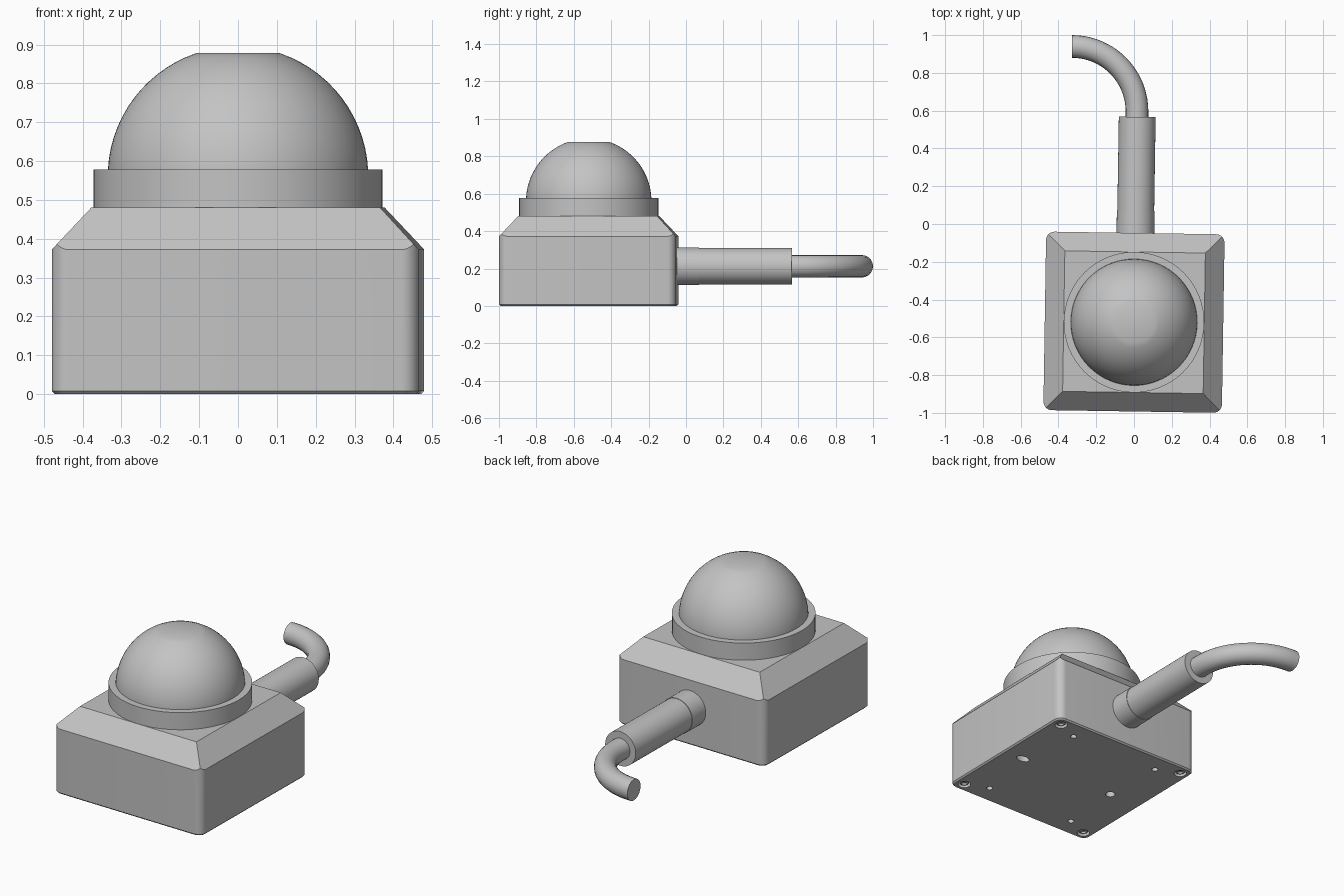
import bpy, bmesh, math
from mathutils import Vector, Matrix

if "Cube" in bpy.data.objects:
    bpy.data.objects.remove(bpy.data.objects["Cube"], do_unlink=True)

TURN = math.radians(-0.9)          # the housing sits very slightly turned
CENTRE = Vector((0, -0.52, 0))
HALF, TOP_HALF, HEIGHT = 0.4725, 0.372, 0.48

grey = bpy.data.materials.new("plain_grey")
grey.use_nodes = True
grey.diffuse_color = (0.55, 0.55, 0.55, 1)
grey.node_tree.nodes["Principled BSDF"].inputs["Base Color"].default_value = (0.55, 0.55, 0.55, 1)


def select(ob):
    bpy.ops.object.select_all(action="DESELECT")
    ob.select_set(True)
    bpy.context.view_layer.objects.active = ob


def finish(name, bm, location=CENTRE, rotation=(0, 0, TURN)):
    bmesh.ops.recalc_face_normals(bm, faces=bm.faces)
    mesh = bpy.data.meshes.new(name)
    bm.to_mesh(mesh)
    bm.free()
    mesh.materials.append(grey)
    ob = bpy.data.objects.new(name, mesh)
    bpy.context.collection.objects.link(ob)
    ob.location, ob.rotation_euler = location, rotation
    return ob


def smooth(ob):
    select(ob)
    bpy.ops.object.shade_smooth_by_angle(angle=math.radians(30))


def lathe(name, profile, steps=64, **place):
    """Spin a (radius, height) profile about the z axis."""
    bm = bmesh.new()
    verts = [bm.verts.new((r, 0, z)) for r, z in profile]
    edges = [bm.edges.new(pair) for pair in zip(verts, verts[1:])]
    bmesh.ops.spin(bm, geom=verts + edges, cent=(0, 0, 0), axis=(0, 0, 1),
                   angle=math.tau, steps=steps)
    bmesh.ops.remove_doubles(bm, verts=bm.verts, dist=1e-5)
    ob = finish(name, bm, **place)
    smooth(ob)
    return ob


# Housing: rounded box with the top cut back by four sloping planes
bm = bmesh.new()
bmesh.ops.create_cube(bm, size=1, matrix=Matrix.Translation((0, 0, HEIGHT / 2))
                      @ Matrix.Diagonal((2 * HALF, 2 * HALF, HEIGHT, 1)))
upright = [e for e in bm.edges if abs(e.verts[0].co.z - e.verts[1].co.z) > 0.1]
bmesh.ops.bevel(bm, geom=upright, offset=0.045, segments=8, profile=0.5, affect="EDGES")
base = [e for e in bm.edges if all(v.co.z < 0.001 for v in e.verts)]
bmesh.ops.bevel(bm, geom=base, offset=0.008, segments=1, affect="EDGES")
for side in ((1, 0), (-1, 0), (0, 1), (0, -1)):
    normal = Vector((*side, 0.93))
    point = Vector((side[0] * TOP_HALF, side[1] * TOP_HALF, HEIGHT))
    bmesh.ops.bisect_plane(bm, geom=bm.verts[:] + bm.edges[:] + bm.faces[:], dist=1e-5,
                           plane_co=point, plane_no=normal, clear_outer=True)
    bmesh.ops.holes_fill(bm, edges=[e for e in bm.edges if e.is_boundary])
housing = finish("housing", bm)

# Holes in the underside, cut with one merged cutter
QUAD = [(sx, sy) for sx in (1, -1) for sy in (1, -1)]
SCREW, PIN = 0.415, (0.283, 0.36)
holes = [(sx * SCREW, sy * SCREW, 0.034, 0.025, 1) for sx, sy in QUAD]
holes += [(sx * PIN[0], sy * PIN[1], 0.017, 0.04, 1) for sx, sy in QUAD]
holes += [(-0.265, 0, 0.026, 0.04, 1), (0.345, 0, 0.024, 0.04, 1.7)]
bm = bmesh.new()
for x, y, radius, depth, stretch in holes:
    bmesh.ops.create_cone(bm, cap_ends=True, segments=24, radius1=radius, radius2=radius,
                          depth=2 * depth, matrix=Matrix.Translation((x, y, 0))
                          @ Matrix.Diagonal((stretch, 1, 1, 1)))
cutter = finish("hole_cutter", bm)
cutter.hide_render = True
cut = housing.modifiers.new("holes", "BOOLEAN")
cut.operation, cut.object, cut.solver = "DIFFERENCE", cutter, "EXACT"
select(housing)
bpy.ops.object.modifier_apply(modifier=cut.name)
bpy.data.objects.remove(cutter, do_unlink=True)
smooth(housing)

# Screw heads with a dished face, seated in the corner recesses
turn = Matrix.Rotation(TURN, 3, "Z")
for i, (sx, sy) in enumerate(QUAD):
    lathe(f"screw_{i + 1}", [(0, 0.015), (0.012, 0.015), (0.016, 0.006), (0.024, 0.008),
                             (0.026, 0.026), (0, 0.026)], 24,
          location=CENTRE + turn @ Vector((sx * SCREW, sy * SCREW, 0)))

# Collar and dome with a small flattened crown
lathe("collar", [(0, 0.475), (0.372, 0.475), (0.372, 0.578), (0, 0.578)])
R, DOME_Z, RINGS = 0.3355, 0.56, 14
start, end = math.asin(0.018 / R), math.acos(0.108 / R)
arc = [start + (end - start) * i / RINGS for i in range(RINGS + 1)]
lathe("dome", [(0.335, 0.57)] + [(R * math.cos(a), DOME_Z + R * math.sin(a)) for a in arc]
      + [(0, DOME_Z + R * math.sin(end))])

# Cable gland: short root and long sleeve pointing backwards
AXIS_Z = 0.212
lying = dict(location=CENTRE + Vector((0, 0, AXIS_Z)), rotation=(-math.pi / 2, 0, TURN))
lathe("gland_root", [(0, 0.45), (0.1, 0.45), (0.1, 0.59), (0, 0.59)], **lying)
lathe("gland_sleeve", [(0, 0.58), (0.0975, 0.58), (0.0975, 1.087), (0, 1.087)], **lying)

# Cable: short straight run, then a quarter turn to the side
curve = bpy.data.curves.new("cable", "CURVE")
curve.dimensions = "3D"
curve.bevel_depth, curve.bevel_resolution = 0.06, 8
curve.use_fill_caps = True
curve.resolution_u = 20
BEND = 0.345
k = 0.5523 * BEND
path = [((0.016, 0.5), (0, 0.02)), ((0.016, 0.595), (0, k)), ((0.016 - BEND, 0.94), (-k, 0))]
spline = curve.splines.new("BEZIER")
spline.bezier_points.add(len(path) - 1)
for i, (p, (point, (x, y))) in enumerate(zip(spline.bezier_points, path)):
    p.handle_left_type = p.handle_right_type = "FREE"
    p.co = (*point, AXIS_Z)
    pull = Vector((x, y, 0))
    p.handle_right = p.co + pull
    p.handle_left = p.co - (pull * 0.1 if i == 1 else pull)
curve.materials.append(grey)
cable = bpy.data.objects.new("cable", curve)
bpy.context.collection.objects.link(cable)
select(cable)
bpy.ops.object.convert(target="MESH")
cable = bpy.context.view_layer.objects.active
bm = bmesh.new()
bm.from_mesh(cable.data)
bmesh.ops.remove_doubles(bm, verts=bm.verts, dist=1e-5)
bm.to_mesh(cable.data)
bm.free()
smooth(cable)
